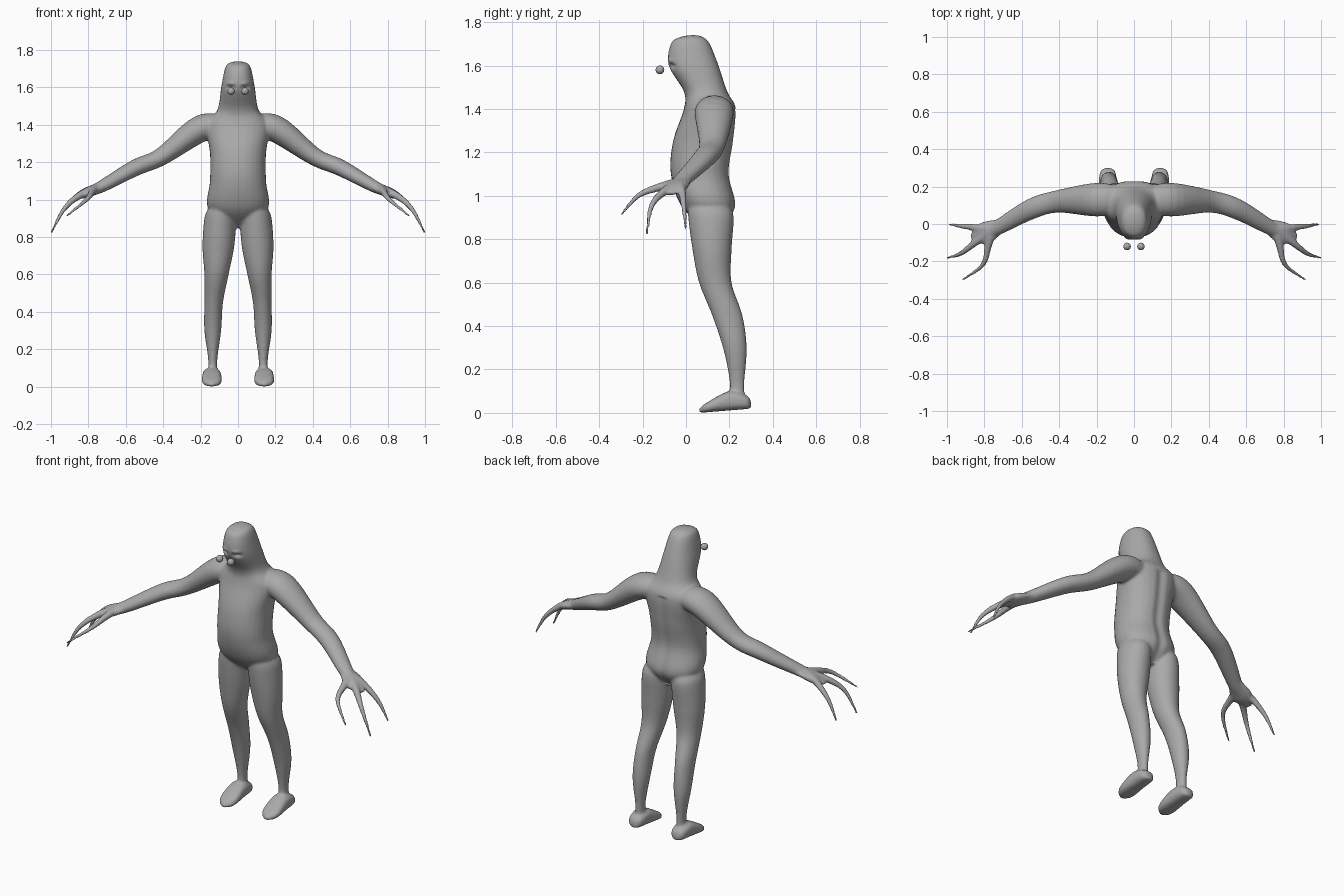
import bpy
import bmesh
import math
from mathutils import Vector

cube = bpy.data.objects.get("Cube")
if cube:
    bpy.data.objects.remove(cube, do_unlink=True)

SIDES, STEPS = 28, 6
UP = Vector((0, 0, 1))


def make_material(name, rgb):
    material = bpy.data.materials.new(name)
    material.use_nodes = True
    material.diffuse_color = (*rgb, 1)
    shader = material.node_tree.nodes["Principled BSDF"]
    shader.inputs["Base Color"].default_value = (*rgb, 1)
    return material


def refine(rows):
    """Smooth spline through a few rows of measurements."""
    rows = [Vector(row) for row in rows]
    last = len(rows) - 1
    result = []
    for i in range(last):
        start, end = rows[i], rows[i + 1]
        leave = (end - rows[max(i - 1, 0)]) / 2
        arrive = (rows[min(i + 2, last)] - start) / 2
        for step in range(STEPS):
            t = step / STEPS
            ease = t * t * (3 - 2 * t)
            result.append(start.lerp(end, ease) + leave * t * (1 - t) ** 2
                          - arrive * t * t * (1 - t))
    return result + [rows[last]]


def loft(bm, rings, power=1):
    """Skin a closed tube over rings of centre, first axis and second axis."""
    def rounded(value):
        return math.copysign(abs(value) ** power, value)

    angles = [math.tau * k / SIDES for k in range(SIDES)]
    loops = [[bm.verts.new(centre + u * rounded(math.cos(angle)) + v * rounded(math.sin(angle)))
              for angle in angles] for centre, u, v in rings]
    faces = [bm.faces.new((low[k - 1], low[k], high[k], high[k - 1]))
             for low, high in zip(loops, loops[1:]) for k in range(SIDES)]
    faces += [bm.faces.new(loops[0][::-1]), bm.faces.new(loops[-1])]
    bmesh.ops.recalc_face_normals(bm, faces=faces)


def upright(bm, rows, power=1):
    """Rows: height, front, back, left edge, right edge."""
    rings = []
    for z, front, back, left, right in rows:
        centre = Vector(((left + right) / 2, (front + back) / 2, z))
        rings.append((centre, Vector(((right - left) / 2, 0, 0)),
                      Vector((0, (back - front) / 2, 0))))
    loft(bm, rings, power)


def limb(bm, rows, side, flatness=1.0):
    """Rows: x, y, z and radius along a path; flatness scales the thickness."""
    rows = refine(rows)
    path = [Vector((side * x, y, z)) for x, y, z, radius in rows]
    rings = []
    for i, row in enumerate(rows):
        ahead = path[min(i + 1, len(path) - 1)] - path[max(i - 1, 0)]
        across = ahead.cross(UP).normalized()
        over = across.cross(ahead).normalized()
        rings.append((path[i], across * row[3], over * row[3] * flatness))
    loft(bm, rings)


# Measurements: height, front, back, half width
TRUNK = [(.85, .09, .16, .03), (.95, -.02, .23, .16), (1.1, -.07, .2, .15),
         (1.25, -.06, .22, .15), (1.4, -.01, .23, .17), (1.48, -.01, .19, .11),
         (1.6, -.08, .15, .09), (1.7, -.07, .11, .07), (1.73, -.03, .08, .05),
         (1.74, .02, .05, .01)]
# Height, front, back, inner edge, outer edge
LEG = [(.95, .01, .2, .02, .16), (.9, .01, .22, .01, .18), (.75, .03, .21, .02, .19),
       (.6, .06, .21, .05, .18), (.45, .12, .26, .08, .18), (.3, .17, .28, .09, .18),
       (.15, .2, .27, .11, .16), (.05, .2, .27, .11, .16)]
# Distance back, top, half width
FOOT = [(.3, .05, .01), (.28, .08, .04), (.2, .1, .05), (.1, .05, .05), (.06, .02, .01)]
# Path points and radius
ARM = [(.07, .13, 1.39, .07), (.2, .13, 1.38, .09), (.41, .12, 1.23, .06),
       (.55, .08, 1.17, .055), (.73, -.02, 1.07, .04), (.8, -.05, 1.04, .03)]
PALM = [(.72, -.01, 1.07, .04), (.8, -.05, 1.04, .06), (.87, -.07, 1.01, .02)]
WRIST = (.76, -.03, 1.06)
FINGERS = [[WRIST, (.84, -.02, 1.03), (.93, -.01, .95), (.99, 0, .84)],
           [WRIST, (.85, -.1, 1.02), (.93, -.16, .95), (1, -.18, .82)],
           [WRIST, (.78, -.12, 1.04), (.81, -.22, 1), (.92, -.3, .91)]]

grey = make_material("clay grey", (.4, .4, .4))
bm = bmesh.new()
upright(bm, [(z, front, back, -half, half) for z, front, back, half in refine(TRUNK)], .9)

for side in (-1, 1):
    upright(bm, [(z, front, back, side * inner, side * outer)
                 for z, front, back, inner, outer in refine(LEG)])
    # The sole rises gently from toe to heel
    foot_rings = []
    for y, top, half in refine(FOOT):
        sole = (y - .06) * .08
        foot_rings.append((Vector((side * .14, y, (sole + top) / 2)),
                           Vector((half, 0, 0)), UP * (top - sole) / 2))
    loft(bm, foot_rings, .75)
    limb(bm, ARM, side, flatness=.8)
    limb(bm, PALM, side, flatness=.45)
    for finger in FINGERS:
        limb(bm, [(*point, .026 - .0065 * joint) for joint, point in enumerate(finger)], side)

mesh = bpy.data.meshes.new("body")
bm.to_mesh(mesh)
bm.free()
body = bpy.data.objects.new("body", mesh)
bpy.context.collection.objects.link(body)

# Fuse the parts into one soft skin
remesh = body.modifiers.new("fuse", "REMESH")
remesh.mode = "VOXEL"
remesh.voxel_size = .008
soften = body.modifiers.new("soften", "SMOOTH")
soften.iterations = 6
depsgraph = bpy.context.evaluated_depsgraph_get()
skin = bpy.data.meshes.new_from_object(body.evaluated_get(depsgraph))
body.modifiers.clear()
body.data = skin


def bump(distance, width):
    return math.exp(-(distance / width) ** 2)


# Eye sockets with a lid ridge above, and a shallow groove down the back
for vertex in skin.vertices:
    x, y, z = vertex.co
    if y < 0 and z > 1.5:
        across = bump(abs(x) - .04, .02)
        vertex.co.y += across * (.016 * bump(z - 1.6, .012) - .008 * bump(z - 1.62, .01))
    elif y > .15 and .86 < z < 1.4:
        vertex.co.y -= .01 * bump(x, .025)
skin.materials.clear()
skin.materials.append(grey)
skin.shade_smooth()

# Floating eyeballs in front of the face
for side, name in ((-1, "right_eye"), (1, "left_eye")):
    bpy.ops.mesh.primitive_uv_sphere_add(segments=24, ring_count=14, radius=.02,
                                         location=(side * .037, -.12, 1.58))
    eye = bpy.context.object
    eye.name = name
    eye.data.materials.append(grey)
    eye.data.shade_smooth()
